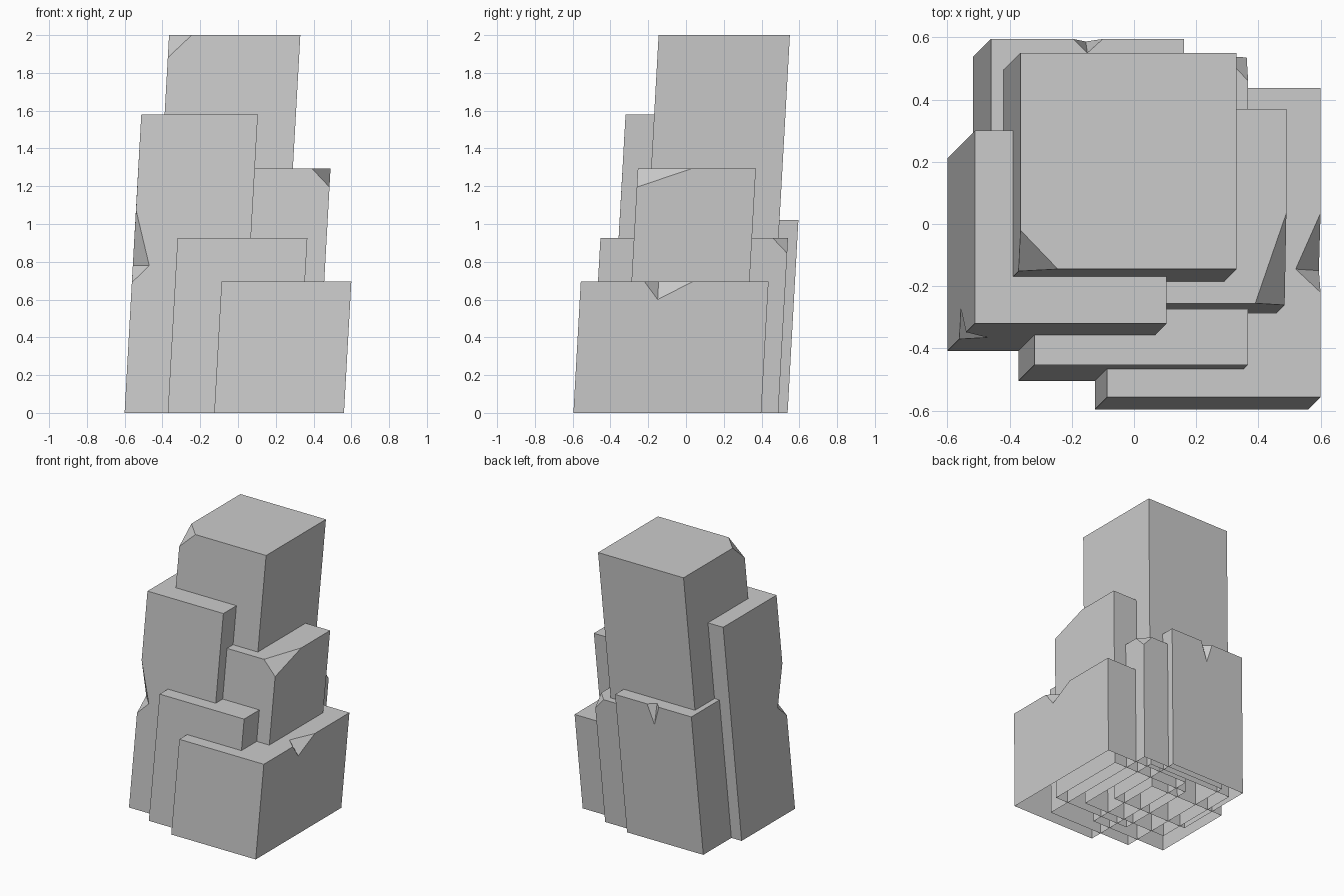
import bpy, bmesh
from mathutils import Vector

if "Cube" in bpy.data.objects:
    bpy.data.objects.remove(bpy.data.objects["Cube"])

LEAN = 0.056  # every column leans by this much in x and y per unit of height


def column(x0, x1, y0, y1, h):
    """Leaning box; x/y limits are those of the top face."""
    bm = bmesh.new()
    bmesh.ops.create_cube(bm, size=1)
    for v in bm.verts:
        z = h if v.co.z > 0 else 0
        s = LEAN * (z - h)
        v.co = ((x1 if v.co.x > 0 else x0) + s, (y1 if v.co.y > 0 else y0) + s, z)
    return bm


def chip_corner(bm, corner, a, b, c):
    """Slice off a corner through three points."""
    a, b, c, corner = map(Vector, (a, b, c, corner))
    n = (b - a).cross(c - a).normalized()
    if n.dot(corner - a) < 0:
        n = -n
    cut = bmesh.ops.bisect_plane(bm, geom=bm.verts[:] + bm.edges[:] + bm.faces[:],
                                 plane_co=a, plane_no=n, clear_outer=True)
    edges = [e for e in cut["geom_cut"] if isinstance(e, bmesh.types.BMEdge)]
    bmesh.ops.holes_fill(bm, edges=edges, sides=0)


def notch_edge(bm, p1, p2, depth_points):
    """Knock a wedge out of the edge nearest p1-p2; one depth point per face."""
    p1, p2 = Vector(p1), Vector(p2)

    def dist(e):
        a, b = (v.co for v in e.verts)
        d = (b - a).normalized()
        return sum(((p - a) - d * (p - a).dot(d)).length for p in (p1, p2))

    edge = min(bm.edges, key=dist)
    old = list(edge.link_faces)
    start, end = edge.verts
    if (start.co - p1).length > (start.co - p2).length:
        p1, p2 = p2, p1
    v1, v2 = bm.verts.new(p1), bm.verts.new(p2)
    inner = []
    for f in old:
        f.normal_update()
        pts = [Vector(p) for p in depth_points]
        q = min(pts, key=lambda p: abs((p - start.co).dot(f.normal)))
        w = bm.verts.new(q)
        inner.append(w)
        loop = list(f.verts)
        i = loop.index(start)
        if loop[(i + 1) % len(loop)] is end:
            loop[i + 1:i + 1] = [v1, w, v2]
        else:
            j = loop.index(end)
            loop[j + 1:j + 1] = [v2, w, v1]
        bm.faces.new(loop)
    bm.edges.remove(edge)
    bm.faces.new((v1, *inner))
    bm.faces.new((v2, *reversed(inner)))


def finish(bm, name):
    """Open the underside and make the object."""
    bmesh.ops.recalc_face_normals(bm, faces=bm.faces)
    base = [f for f in bm.faces if all(abs(v.co.z) < 1e-5 for v in f.verts)]
    bmesh.ops.delete(bm, geom=base, context='FACES_ONLY')
    mesh = bpy.data.meshes.new(name)
    bm.to_mesh(mesh)
    bm.free()
    bpy.context.collection.objects.link(bpy.data.objects.new(name, mesh))


# tallest column, chipped front left corner
bm = column(-0.365, 0.33, -0.145, 0.55, 2.0)
chip_corner(bm, (-0.365, -0.145, 2), (-0.245, -0.145, 2), (-0.365, -0.02, 2), (-0.372, -0.152, 1.88))
finish(bm, "tall_column")

# left column, notch in its front left upright edge
bm = column(-0.512, 0.105, -0.32, 0.30, 1.58)
notch_edge(bm, (-0.562, -0.37, 0.69), (-0.54, -0.348, 1.075),
           [(-0.47, -0.365, 0.78), (-0.557, -0.27, 0.78)])
finish(bm, "left_column")

# right column, long chip on the front right corner
bm = column(-0.135, 0.49, -0.255, 0.37, 1.295)
chip_corner(bm, (0.49, -0.255, 1.295), (0.39, -0.255, 1.295), (0.49, 0.035, 1.295), (0.484, -0.261, 1.195))
finish(bm, "right_column")

# middle column, chipped back right corner
bm = column(-0.32, 0.367, -0.453, 0.54, 0.925)
chip_corner(bm, (0.367, 0.54, 0.925), (0.292, 0.54, 0.925), (0.367, 0.46, 0.925), (0.3625, 0.5355, 0.845))
finish(bm, "middle_column")

# low front right column, notch in the right top edge
bm = column(-0.087, 0.60, -0.557, 0.437, 0.695)
notch_edge(bm, (0.60, -0.22, 0.695), (0.60, 0.035, 0.695),
           [(0.52, -0.145, 0.695), (0.5945, -0.15, 0.60)])
finish(bm, "low_column")

# back column, notch in the back top edge
bm = column(-0.46, 0.16, -0.025, 0.595, 1.02)
notch_edge(bm, (-0.195, 0.595, 1.02), (-0.10, 0.595, 1.02),
           [(-0.15, 0.55, 1.02), (-0.155, 0.587, 0.88)])
finish(bm, "back_column")
